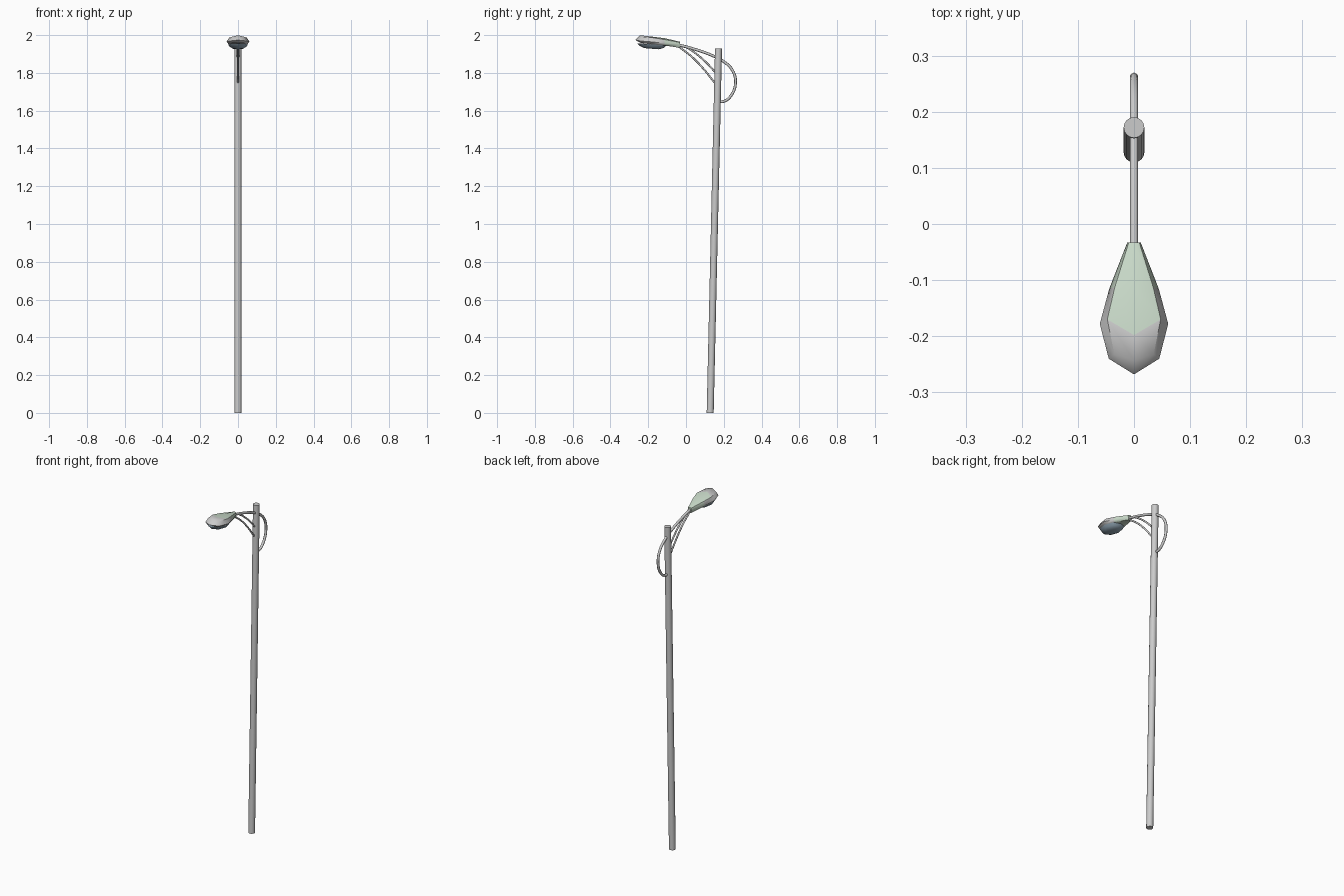
import bpy, bmesh, math

if "Cube" in bpy.data.objects:
    bpy.data.objects.remove(bpy.data.objects["Cube"])


def material(name, color):
    m = bpy.data.materials.new(name)
    m.diffuse_color = (*color, 1)
    m.use_nodes = True
    m.node_tree.nodes["Principled BSDF"].inputs["Base Color"].default_value = m.diffuse_color
    return m


def add_mesh(name, bm, angle=40):
    bmesh.ops.recalc_face_normals(bm, faces=bm.faces)
    me = bpy.data.meshes.new(name)
    bm.to_mesh(me)
    bm.free()
    ob = bpy.data.objects.new(name, me)
    bpy.context.collection.objects.link(ob)
    bpy.ops.object.select_all(action='DESELECT')
    ob.select_set(True)
    bpy.context.view_layer.objects.active = ob
    bpy.ops.object.shade_smooth_by_angle(angle=math.radians(angle))
    return ob


def tube(name, pts, radius):
    """Round tube through (y, z) points in the x = 0 plane."""
    cu = bpy.data.curves.new(name, 'CURVE')
    cu.dimensions = '3D'
    cu.bevel_depth = radius
    cu.bevel_resolution = 2
    cu.resolution_u = 5
    cu.use_fill_caps = True
    sp = cu.splines.new('BEZIER')
    sp.bezier_points.add(len(pts) - 1)
    for p, (y, z) in zip(sp.bezier_points, pts):
        p.co = (0, y, z)
        p.handle_left_type = p.handle_right_type = 'AUTO'
    ob = bpy.data.objects.new(name, cu)
    bpy.context.collection.objects.link(ob)
    bpy.ops.object.select_all(action='DESELECT')
    ob.select_set(True)
    bpy.context.view_layer.objects.active = ob
    bpy.ops.object.convert(target='MESH')
    bpy.ops.object.shade_smooth_by_angle(angle=math.radians(50))


green = material("green_cover", (0.60, 0.72, 0.60))
grey = material("grey_shell", (0.8, 0.8, 0.8))
blue = material("lamp_glass", (0.30, 0.40, 0.48))

# Leaning pole
bm = bmesh.new()
bmesh.ops.create_cone(bm, cap_ends=True, segments=16,
                      radius1=0.0185, radius2=0.0185, depth=1.93)
for v in bm.verts:
    v.co.z += 0.965
    v.co.y += 0.128 + 0.044 * v.co.z / 1.93
add_mesh("pole", bm)

# Main arm with rear hoop, and two braces
tube("arm_hoop", [(0.172, 1.648), (0.200, 1.649), (0.235, 1.675), (0.262, 1.745),
                  (0.245, 1.815), (0.195, 1.863), (0.146, 1.889),
                  (0.02, 1.933), (-0.05, 1.950)], 0.0075)
tube("lower_brace", [(0.150, 1.750), (0.087, 1.828), (0.029, 1.887), (-0.04, 1.940)], 0.005)
tube("upper_brace", [(0.160, 1.798), (0.103, 1.859), (0.045, 1.908), (0.0, 1.938)], 0.005)

# Lamp head shell: stations (rim y, shoulder y, ridge y, half width, rim z, top z, bottom z)
stations = [(-0.033, -0.033, -0.033, 0.012, 1.950, 1.965, 1.933),
            (-0.115, -0.113, -0.115, 0.044, 1.957, 1.984, 1.945),
            (-0.178, -0.170, -0.198, 0.061, 1.964, 1.994, 1.950),
            (-0.240, -0.232, -0.243, 0.045, 1.969, 1.999, 1.959)]
bm = bmesh.new()
rings = []
for yr, ys, yc, w, zr, zt, zb in stations:
    s = 0.78 * w
    zs = zr + 0.72 * (zt - zr)
    section = [(-w, yr, zr), (-s, ys, zs), (0, yc, zt), (s, ys, zs),
               (w, yr, zr), (s, yr, zb), (0, yr, zb), (-s, yr, zb)]
    rings.append([bm.verts.new(c) for c in section])
for k, (a, b) in enumerate(zip(rings, rings[1:])):
    for i in range(8):
        j = (i + 1) % 8
        f = bm.faces.new((a[i], a[j], b[j], b[i]))
        f.material_index = int(k == 0 or (k == 1 and i in (1, 2)))
tip = bm.verts.new((0, -0.268, 1.974))
for i in range(8):
    bm.faces.new((rings[-1][i], rings[-1][(i + 1) % 8], tip))
bm.faces.new(rings[0]).material_index = 1
head = add_mesh("lamp_head", bm, 50)
head.data.materials.append(grey)
head.data.materials.append(green)

# Faceted glass bowl under the head
bm = bmesh.new()
plan = [(0.0, -0.105), (0.036, -0.120), (0.052, -0.178), (0.038, -0.235), (0.0, -0.258)]
plan += [(-x, y) for x, y in plan[3:0:-1]]
levels = []
for scale, drop in ((1.0, 0.0), (0.85, 0.013), (0.5, 0.023)):
    levels.append([bm.verts.new((x * scale, -0.182 + (y + 0.182) * scale,
                                 1.951 - drop - 0.08 * (y + 0.182) * scale))
                   for x, y in plan])
for a, b in zip(levels, levels[1:]):
    for i in range(8):
        j = (i + 1) % 8
        bm.faces.new((a[i], a[j], b[j], b[i]))
bm.faces.new(levels[0])
bm.faces.new(levels[-1])
glass = add_mesh("lamp_glass", bm, 40)
glass.data.materials.append(blue)
